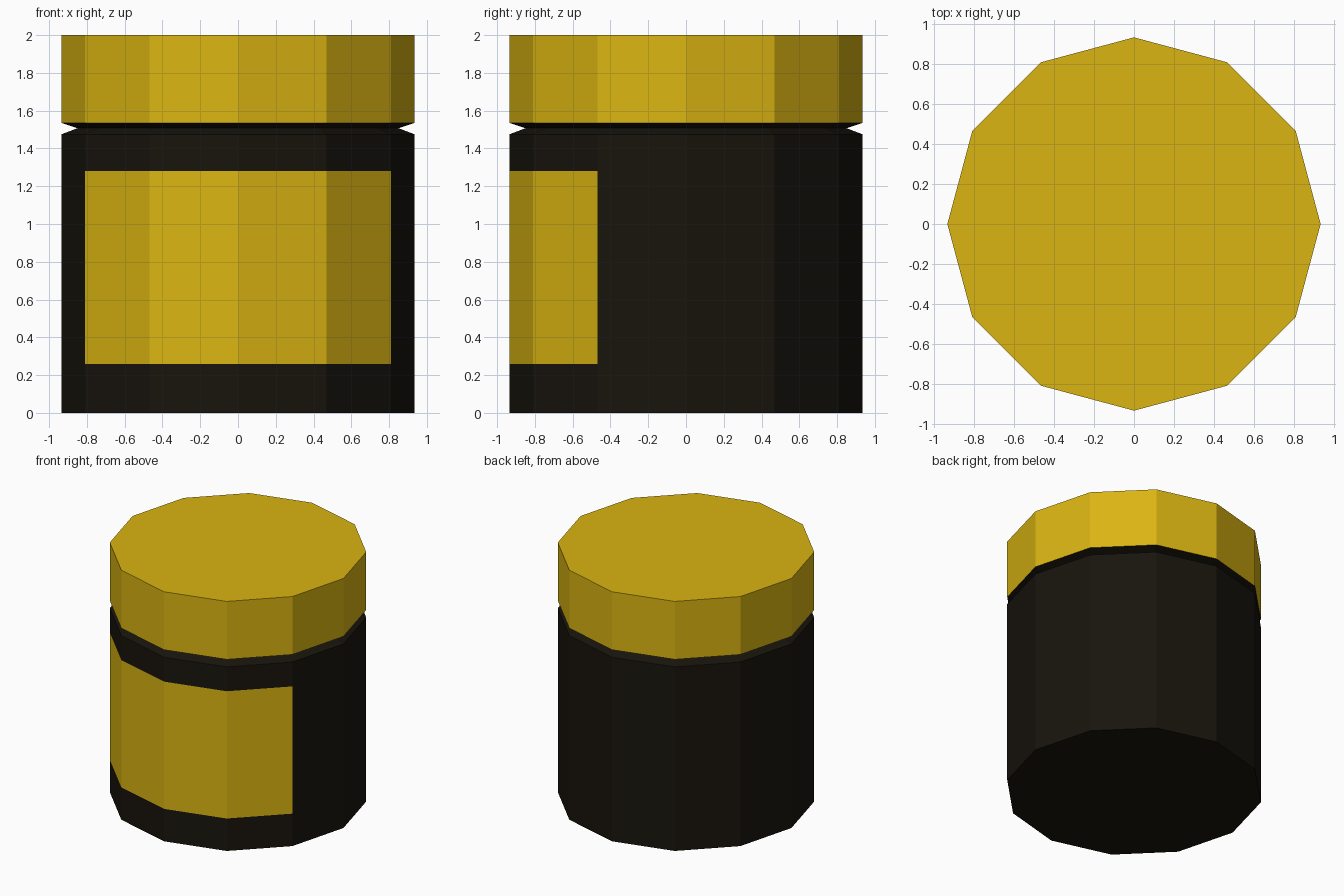
import bpy, bmesh
from math import cos, sin, radians

if "Cube" in bpy.data.objects:
    bpy.data.objects.remove(bpy.data.objects["Cube"])

SIDES = 12
R = 0.935


def material(name, color):
    m = bpy.data.materials.new(name)
    m.diffuse_color = color
    m.use_nodes = True
    m.node_tree.nodes["Principled BSDF"].inputs["Base Color"].default_value = m.diffuse_color
    return m


yellow = material("yellow_paint", (0.70, 0.46, 0.006, 1))
black = material("black_body", (0.009, 0.007, 0.004, 1))


def lathe(name, profile, mats, cap_bottom=False, cap_top=False, pick=None):
    """Revolve (radius, z) points; pick(band, side) chooses the material slot."""
    bm = bmesh.new()
    rings = [[bm.verts.new((r * cos(radians(30 * i)), r * sin(radians(30 * i)), z))
              for i in range(SIDES)] for r, z in profile]
    for b, (lo, hi) in enumerate(zip(rings, rings[1:])):
        for i in range(SIDES):
            j = (i + 1) % SIDES
            f = bm.faces.new((lo[i], lo[j], hi[j], hi[i]))
            f.material_index = pick(b, i) if pick else 0
    if cap_bottom:
        bm.faces.new(rings[0][::-1])
    if cap_top:
        bm.faces.new(rings[-1])
    mesh = bpy.data.meshes.new(name)
    bm.to_mesh(mesh)
    bm.free()
    for m in mats:
        mesh.materials.append(m)
    ob = bpy.data.objects.new(name, mesh)
    bpy.context.collection.objects.link(ob)
    return ob


# Jar body with V groove under the lid; front label fills four flush sides
lathe("jar_body",
      [(R, 0), (R, 0.26), (R, 1.28), (R, 1.475), (0.85, 1.507), (R, 1.535)],
      [black, yellow], cap_bottom=True,
      pick=lambda band, side: int(band == 1 and 7 <= side <= 10))

# Lid
lathe("lid", [(R, 1.535), (R, 2.0)], [yellow], cap_top=True)
